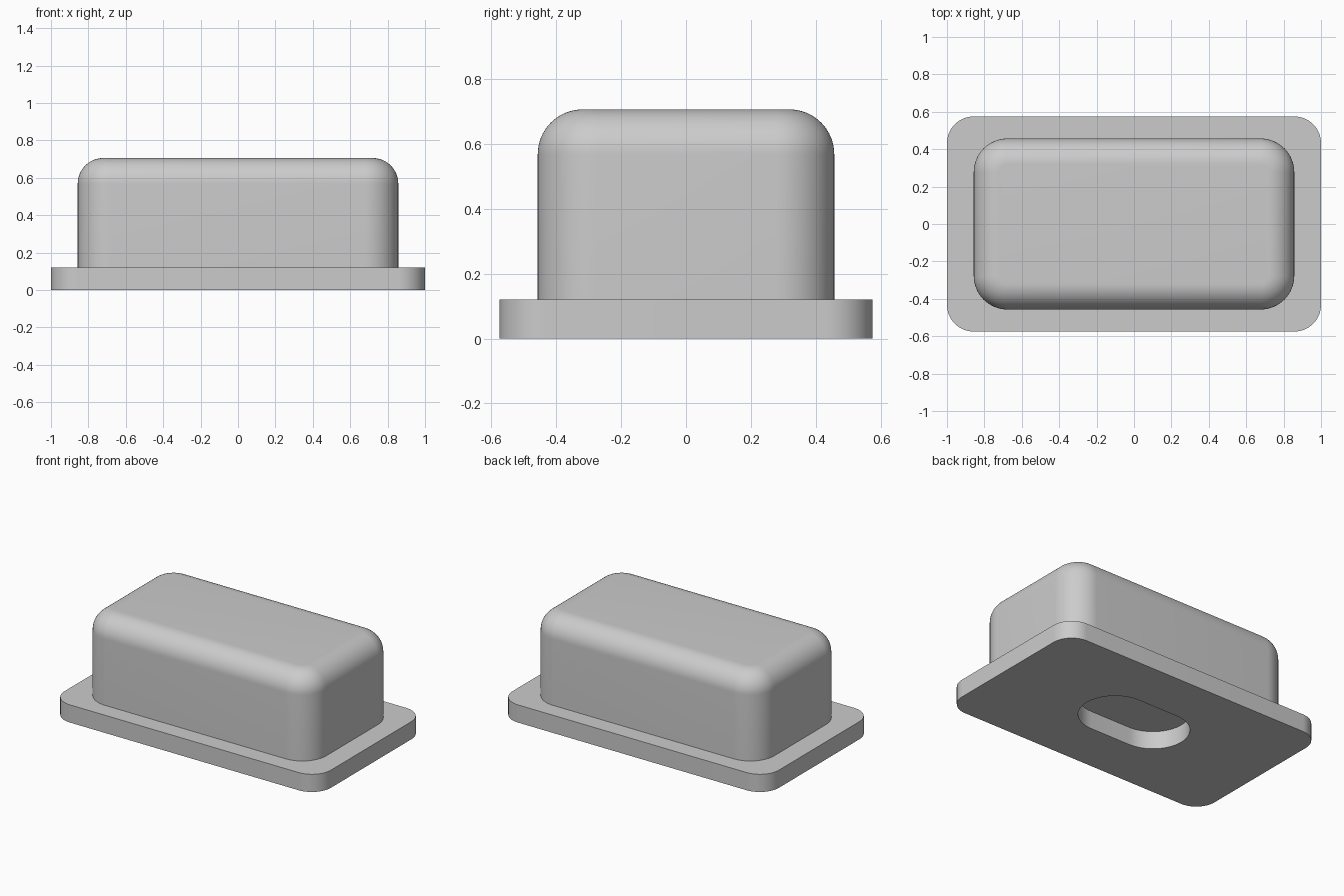
import bpy, bmesh
from math import pi, sin, cos, radians

if "Cube" in bpy.data.objects:
    bpy.data.objects.remove(bpy.data.objects["Cube"])

SEGMENTS = 16

grey = bpy.data.materials.new("plain grey")
GREY = (0.6, 0.6, 0.6, 1)
grey.diffuse_color = GREY
grey.use_nodes = True
grey.node_tree.nodes["Principled BSDF"].inputs["Base Color"].default_value = GREY


def rounded_rect(bm, half_x, half_y, radius, z):
    """Ring of vertices around a rectangle with round corners."""
    ring = []
    for i, (sx, sy) in enumerate([(1, 1), (-1, 1), (-1, -1), (1, -1)]):
        for k in range(SEGMENTS + 1):
            a = pi / 2 * (i + k / SEGMENTS)
            ring.append(bm.verts.new((sx * (half_x - radius) + radius * cos(a),
                                      sy * (half_y - radius) + radius * sin(a), z)))
    return ring


def loft(name, sections, closed_loop=False):
    """Join rings in order, then cap the ends or join last to first."""
    bm = bmesh.new()
    rings = [rounded_rect(bm, *s) for s in sections]
    pairs = list(zip(rings, rings[1:]))
    if closed_loop:
        pairs.append((rings[-1], rings[0]))
    else:
        bm.faces.new(rings[0])
        bm.faces.new(rings[-1])
    for low, high in pairs:
        n = len(low)
        for i in range(n):
            j = (i + 1) % n
            bm.faces.new((low[i], low[j], high[j], high[i]))
    bmesh.ops.remove_doubles(bm, verts=bm.verts, dist=0.0001)
    bmesh.ops.recalc_face_normals(bm, faces=bm.faces)
    mesh = bpy.data.meshes.new(name)
    bm.to_mesh(mesh)
    bm.free()
    mesh.materials.append(grey)
    obj = bpy.data.objects.new(name, mesh)
    bpy.context.collection.objects.link(obj)
    bpy.ops.object.select_all(action='DESELECT')
    obj.select_set(True)
    bpy.context.view_layer.objects.active = obj
    bpy.ops.object.shade_smooth_by_angle(angle=radians(30))
    return obj


# Flange with an oblong opening through it
PLATE = 0.12
outer = (1.0, 0.575, 0.143)
slot = (0.375, 0.225, 0.225)
loft("base_flange", [(*slot, PLATE), (*outer, PLATE), (*outer, 0), (*slot, 0)],
     closed_loop=True)

# Block with round vertical corners and a filleted top; it closes the opening
TOP, FILLET = 0.706, 0.138
sections = [(0.857, 0.457, 0.18, PLATE)]
for k in range(SEGMENTS + 1):
    a = pi / 2 * k / SEGMENTS
    inset = FILLET * (1 - cos(a))
    sections.append((0.857 - inset, 0.457 - inset, 0.18 - inset,
                     TOP - FILLET + FILLET * sin(a)))
loft("rounded_block", sections)
